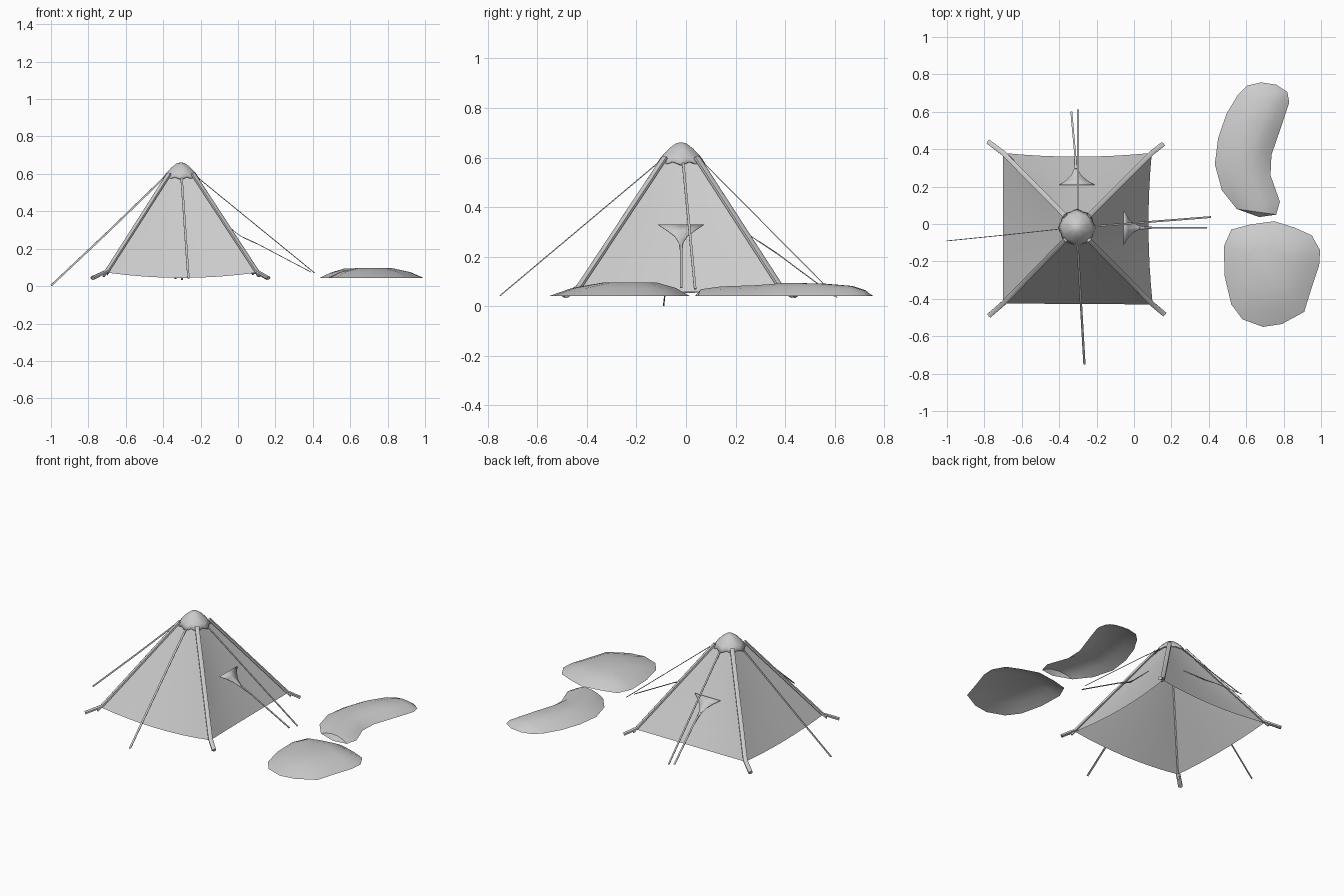
import bpy, bmesh, math
from mathutils import Vector

if "Cube" in bpy.data.objects:
    bpy.data.objects.remove(bpy.data.objects["Cube"])

CX, CY = -0.305, -0.02


def make(name, verts, faces, smooth=None):
    me = bpy.data.meshes.new(name)
    me.from_pydata([tuple(v) for v in verts], [], faces)
    bm = bmesh.new()
    bm.from_mesh(me)
    bmesh.ops.remove_doubles(bm, verts=bm.verts, dist=0.0005)
    bmesh.ops.recalc_face_normals(bm, faces=bm.faces)
    bm.to_mesh(me)
    bm.free()
    ob = bpy.data.objects.new(name, me)
    bpy.context.collection.objects.link(ob)
    if smooth:
        bpy.ops.object.select_all(action='DESELECT')
        ob.select_set(True)
        bpy.context.view_layer.objects.active = ob
        bpy.ops.object.shade_smooth_by_angle(angle=math.radians(smooth))
    return ob


def sweep(name, pts, w, h, n=4):
    """Tube along a path; w is the sideways radius, h the other one."""
    pts = [Vector(p) for p in pts]
    verts, faces = [], []
    for i, p in enumerate(pts):
        d = (pts[min(i + 1, len(pts) - 1)] - pts[max(i - 1, 0)]).normalized()
        s = d.cross(Vector((0, 0, 1))).normalized()
        u = s.cross(d)
        for k in range(n):
            a = 2 * math.pi * (k + 0.5) / n
            f = 1 / math.cos(math.pi / n)
            verts.append(p + s * math.cos(a) * w * f + u * math.sin(a) * h * f)
    for i in range(len(pts) - 1):
        for k in range(n):
            a, b = i * n + k, i * n + (k + 1) % n
            faces.append((a, b, b + n, a + n))
    faces += [tuple(range(n)), tuple(range(len(verts) - n, len(verts)))]
    return make(name, verts, faces, 50)


def grid_faces(rows, cols):
    return [(i * cols + j, i * cols + j + 1, (i + 1) * cols + j + 1, (i + 1) * cols + j)
            for i in range(rows - 1) for j in range(cols - 1)]


# Canopy: four gently sagging walls, open underneath
corners = [Vector(c) for c in ((-0.70, -0.425, 0.072), (0.10, -0.43, 0.072),
                               (0.095, 0.38, 0.072), (-0.70, 0.38, 0.072))]
hem_dip = (0.028, 0.014, 0.012, 0.018)
hem_in = (0.0, 0.02, 0.02, 0.0)
verts, faces = [], []
NU, NV = 9, 7
for s in range(4):
    a, b = corners[s], corners[(s + 1) % 4]
    mid = (a + b) / 2
    inward = Vector((CX - mid.x, CY - mid.y, 0)).normalized()
    base = len(verts)
    for i in range(NV):
        v = i / (NV - 1)
        for j in range(NU):
            u = j / (NU - 1)
            p = a.lerp(b, u)
            top = Vector((CX + (p.x - CX) * 0.16, CY + (p.y - CY) * 0.16, 0.592))
            q = p.lerp(top, v)
            bow = 4 * u * (1 - u)
            q.z -= hem_dip[s] * bow * (1 - v) ** 2
            q += inward * bow * (hem_in[s] * (1 - v) + 0.008 * math.sin(math.pi * v))
            verts.append(q)
    faces += [tuple(base + k for k in f) for f in grid_faces(NV, NU)]
make("canopy", verts, faces, 30)

# Corner poles along the ridges, kicking out at the feet
feet = ((-0.775, -0.49), (0.163, -0.483), (0.155, 0.427), (-0.78, 0.44))
for i, (c, f) in enumerate(zip(corners, feet)):
    top = Vector((CX + (c.x - CX) * 0.16, CY + (c.y - CY) * 0.16, 0.592))
    up = Vector((0, 0, 0.008))
    sweep(f"corner_pole_{i + 1}", [(f[0], f[1], 0.043), c + up, c.lerp(top, 0.5) + up, top + up],
          0.013, 0.009, 6)
    # small peg loop under each canopy corner
    sweep(f"corner_tab_{i + 1}", [c + Vector((0, 0, 0.005)), c.lerp(Vector((f[0], f[1], 0.03)), 0.25)
                                  - Vector((0, 0, 0.01))], 0.006, 0.004)

# Crown cap with eight scalloped points
profile = ((0.022, 0.657), (0.05, 0.636), (0.078, 0.606), (0.096, 0.578))
N = 32
verts, faces = [], []
for r, z in profile:
    for k in range(N):
        a = 2 * math.pi * k / N
        wave = math.cos(8 * a) * ((r / 0.1) ** 2)
        rr = r * (1 + 0.06 * wave)
        verts.append((CX + rr * math.cos(a), CY + rr * math.sin(a), z - 0.007 * wave))
for i in range(len(profile) - 1):
    for k in range(N):
        a, b = i * N + k, i * N + (k + 1) % N
        faces.append((a, b, b + N, a + N))
verts.append((CX, CY, 0.662))
faces += [(k, (k + 1) % N, len(verts) - 1) for k in range(N)]
cap = make("crown_cap", verts, faces, 45)
sol = cap.modifiers.new("cloth", 'SOLIDIFY')
sol.thickness = 0.006

# Guy lines: flat tapes from the cap to the ground
sweep("guy_line_left", [(-0.395, -0.027, 0.58), (-0.7, -0.06, 0.285), (-0.998, -0.09, 0.004)], 0.002, 0.005)
sweep("guy_line_front", [(-0.302, -0.105, 0.585), (-0.265, -0.75, 0.043)], 0.006, 0.002)
sweep("guy_line_right", [(-0.215, -0.012, 0.58), (0.41, 0.037, 0.07)], 0.005, 0.002)
sweep("guy_line_back", [(-0.30, 0.065, 0.585), (-0.30, 0.61, 0.035)], 0.005, 0.002)


# Pull-out flaps: concave triangles whose tips are drawn out into tapes
def flap(name, centre_line, half_widths, across, end):
    across = Vector(across)
    verts = []
    for p, w in zip(centre_line, half_widths):
        verts += [Vector(p) - across * w, Vector(p), Vector(p) + across * w]
    ob = make(name + "_flap", verts, grid_faces(len(centre_line), 3), 40)
    ob.modifiers.new("cloth", 'SOLIDIFY').thickness = 0.003
    sweep(name + "_tape", [centre_line[-2], centre_line[-1], end], 0.005, 0.002)


widths = (0.093, 0.055, 0.026, 0.01, 0.005)
flap("right", [(-0.055, -0.02, 0.33), (-0.032, -0.02, 0.305), (-0.005, -0.02, 0.283),
               (0.03, -0.02, 0.26), (0.10, -0.02, 0.228)], widths, (0, 1, 0), (0.39, -0.02, 0.075))
flap("back", [(-0.305, 0.21, 0.33), (-0.307, 0.235, 0.307), (-0.309, 0.262, 0.285),
              (-0.311, 0.295, 0.262), (-0.314, 0.365, 0.215)], widths, (1, 0, 0), (-0.335, 0.60, 0.04))

# Round low mound: open shell built from shrinking rings
outline = ((0.48, -0.12), (0.52, -0.03), (0.62, -0.003), (0.75, 0.015), (0.86, -0.02), (0.95, -0.06),
           (0.995, -0.14), (0.99, -0.22), (0.95, -0.34), (0.91, -0.47), (0.79, -0.535), (0.69, -0.55),
           (0.58, -0.51), (0.52, -0.43), (0.485, -0.28))
n = len(outline)
verts, faces = [], []
for f, z in ((1, 0.042), (0.74, 0.074), (0.38, 0.096)):
    verts += [(0.72 + (x - 0.72) * f, -0.2 + (y + 0.2) * f, z) for x, y in outline]
for i in range(2):
    for k in range(n):
        a, b = i * n + k, i * n + (k + 1) % n
        faces.append((a, b, b + n, a + n))
faces.append(tuple(range(2 * n, 3 * n)))
make("round_mound", verts, faces, 30)

# Kidney-shaped mound: lofted between its outer and inner edges
stations = [((0.67, 0.037), (0.67, 0.037), 0), ((0.55, 0.08), (0.76, 0.05), 0.027),
            ((0.47, 0.18), (0.78, 0.12), 0.038), ((0.432, 0.32), (0.73, 0.26), 0.043),
            ((0.45, 0.46), (0.735, 0.37), 0.052), ((0.495, 0.59), (0.78, 0.5), 0.05),
            ((0.555, 0.69), (0.83, 0.65), 0.04), ((0.605, 0.74), (0.82, 0.705), 0.022),
            ((0.68, 0.757), (0.76, 0.745), 0)]
section = ((0, 0), (0.2, 0.65), (0.42, 1), (0.65, 1), (0.83, 0.7), (1, 0))
verts = []
for l, r, h in stations:
    for t, k in section:
        verts.append((l[0] + (r[0] - l[0]) * t, l[1] + (r[1] - l[1]) * t, 0.042 + h * k))
faces = grid_faces(len(stations), len(section))
make("kidney_mound", verts, faces, 30)
